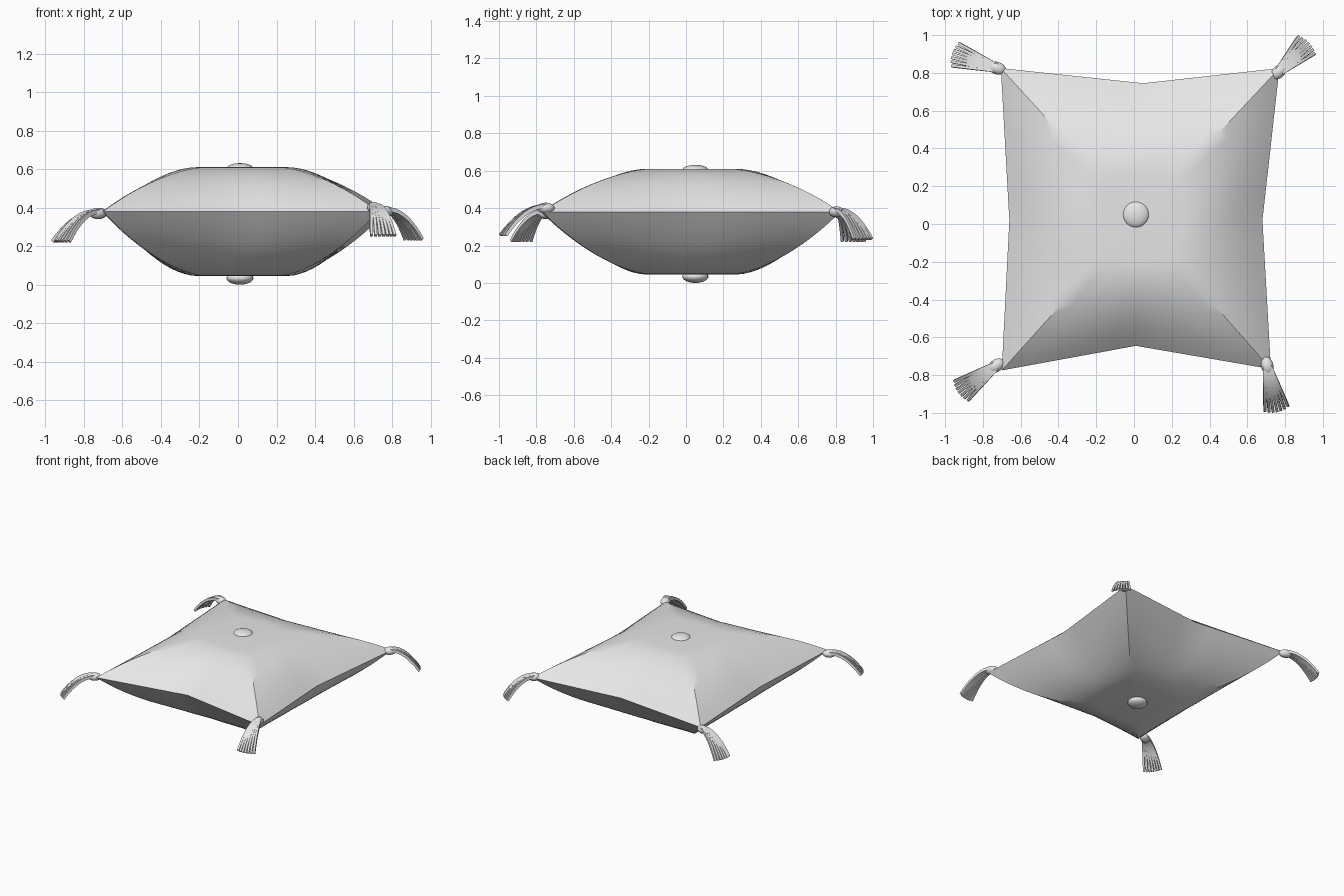
import bpy, bmesh, math
from mathutils import Vector

cube = bpy.data.objects.get("Cube")
if cube:
    bpy.data.objects.remove(cube, do_unlink=True)

mat = bpy.data.materials.new("light_grey_fabric")
mat.use_nodes = True
GREY = (0.8, 0.8, 0.8, 1)
mat.diffuse_color = GREY
mat.node_tree.nodes["Principled BSDF"].inputs["Base Color"].default_value = GREY

SEAM, TOP, BOTTOM = 0.38, 0.61, 0.045


def finish(name, bm, angle=30):
    bmesh.ops.recalc_face_normals(bm, faces=bm.faces)
    mesh = bpy.data.meshes.new(name)
    bm.to_mesh(mesh)
    bm.free()
    mesh.materials.append(mat)
    ob = bpy.data.objects.new(name, mesh)
    bpy.context.collection.objects.link(ob)
    bpy.ops.object.select_all(action='DESELECT')
    ob.select_set(True)
    bpy.context.view_layer.objects.active = ob
    bpy.ops.object.shade_smooth_by_angle(angle=math.radians(angle))
    return ob


def ellipsoid(name, centre, radii, turn=0):
    bm = bmesh.new()
    bmesh.ops.create_uvsphere(bm, u_segments=24, v_segments=14, radius=1)
    for v in bm.verts:
        v.co = Vector(v.co[i] * radii[i] for i in range(3))
    ob = finish(name, bm, 60)
    ob.location = centre
    ob.rotation_euler.z = turn
    return ob


# Cushion: star-shaped seam, lofted inward to a flat middle above and below
corners = [Vector(p) for p in ((-0.7, -0.775), (0.725, -0.768), (0.77, 0.825), (-0.705, 0.825))]
mids = [Vector(p) for p in ((0.01, -0.645), (0.68, 0.02), (0.05, 0.745), (-0.66, 0.02))]
centre = sum(corners, Vector((0, 0))) / 4
STEPS, RINGS = 6, 14


def outline(u):
    """Seam outline; the pinch at the side middles and the corners soften as u rises."""
    pts = []
    for i in range(4):
        a, b = corners[i], corners[(i + 1) % 4]
        m = mids[i].lerp((a + b) / 2, 0.5 * u)
        pts += [a.lerp(m, k / STEPS) for k in range(STEPS)]
        pts += [m.lerp(b, k / STEPS) for k in range(STEPS)]
    soft = 0.6 * u * u
    return [(p - centre).lerp((p - centre).normalized() * 0.85, soft) for p in pts]


bm = bmesh.new()
seam = [bm.verts.new((*(centre + p), SEAM)) for p in outline(0)]
n = len(seam)
for level in (TOP, BOTTOM):
    prev = seam
    for r in range(1, RINGS + 1):
        u = r / RINGS
        z = SEAM + (level - SEAM) * (1 - (1 - u) ** 1.7)
        ring = [bm.verts.new((*(centre + p * (1 - 0.7 * u)), z)) for p in outline(u)]
        for i in range(n):
            j = (i + 1) % n
            bm.faces.new((prev[i], prev[j], ring[j], ring[i]))
        prev = ring
    hub = bm.verts.new((*centre, level))
    for i in range(n):
        bm.faces.new((prev[i], prev[(i + 1) % n], hub))
finish("cushion", bm)

# Buttons in the middle of both sides
ellipsoid("top_button", (0.01, 0.05, 0.603), (0.07, 0.07, 0.028))
ellipsoid("bottom_button", (0.01, 0.05, 0.034), (0.07, 0.07, 0.034))


# Tassels: a knot and a fan of drooping square strands
def tassel(name, knot, tip, strands=7):
    start, end = Vector(knot), Vector(tip)
    out = Vector((end.x - start.x, end.y - start.y, 0))
    reach, drop = out.length, start.z - end.z
    out.normalize()
    side = Vector((-out.y, out.x, 0))
    ellipsoid(name + "_knot", start, (0.048, 0.033, 0.029), math.atan2(out.y, out.x))
    bm = bmesh.new()
    for s in range(strands):
        f = 2 * s / (strands - 1) - 1
        prev = None
        for k in range(11):
            t = k / 10
            mid = (start + out * reach * (t - 0.06 * f * f * t)
                   + side * f * (0.016 + 0.046 * t)
                   + Vector((0, 0, 0.01 - (drop + 0.01) * t ** 2.1)))
            slope = 2.1 * drop * t ** 1.1 / reach
            up = (out * slope + Vector((0, 0, 1))).normalized()
            w, h = 0.0075, 0.012 - 0.004 * t
            ring = [bm.verts.new(mid + side * w * a + up * h * b)
                    for a, b in ((-1, -1), (1, -1), (1, 1), (-1, 1))]
            if prev:
                for i in range(4):
                    j = (i + 1) % 4
                    bm.faces.new((prev[i], prev[j], ring[j], ring[i]))
            else:
                bm.faces.new(ring)
            prev = ring
        bm.faces.new(prev)
    finish(name + "_strands", bm)


tassel("front_right_tassel", (-0.73, -0.75, 0.37), (-0.925, -0.89, 0.225))
tassel("front_left_tassel", (0.705, -0.75, 0.4), (0.757, -0.99, 0.255))
tassel("back_left_tassel", (0.765, 0.805, 0.38), (0.922, 0.955, 0.235))
tassel("back_right_tassel", (-0.725, 0.825, 0.37), (-0.957, 0.9, 0.225))
